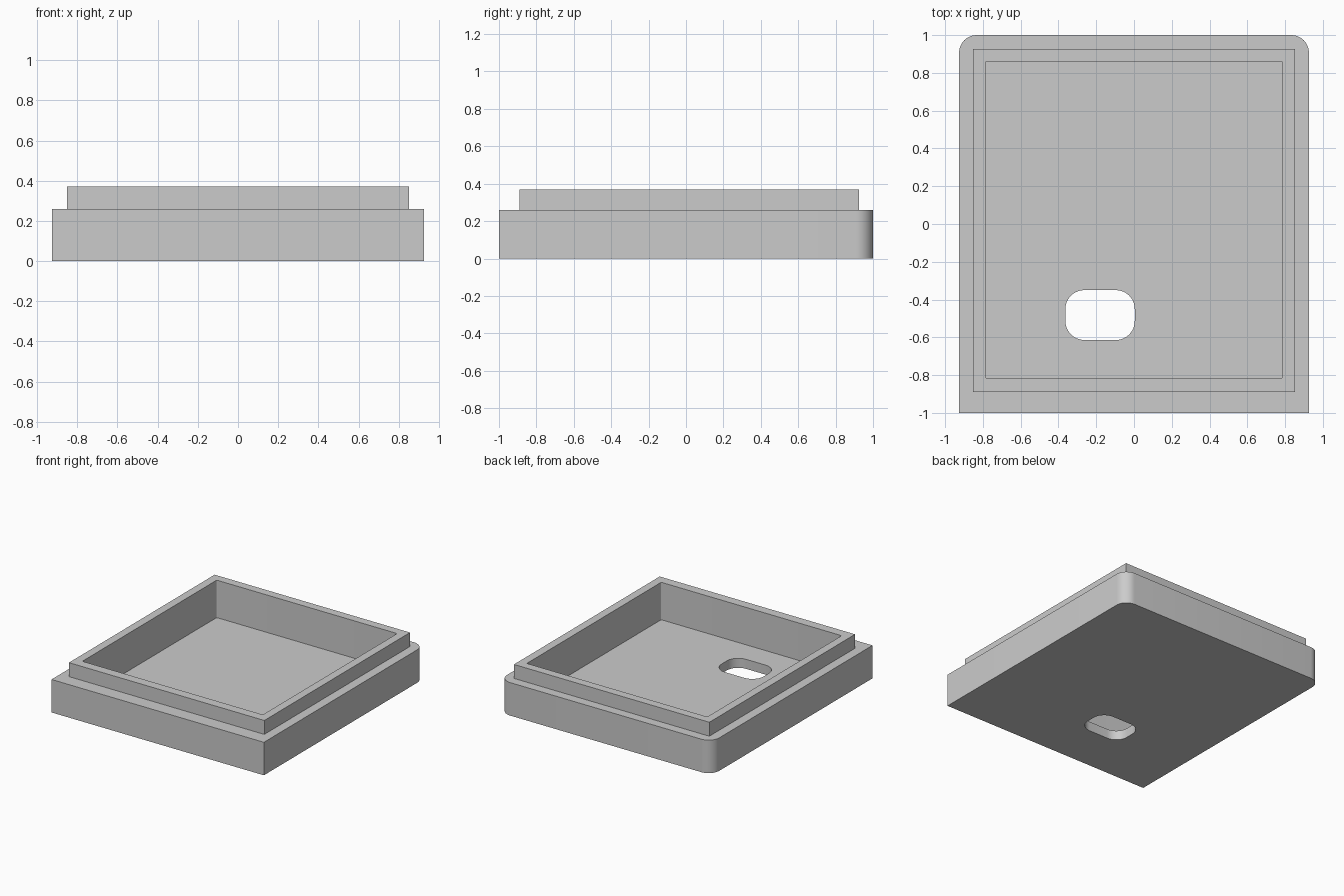
import bpy, bmesh, math

cube = bpy.data.objects.get("Cube")
if cube:
    bpy.data.objects.remove(cube, do_unlink=True)

STEPS = 10  # segments per rounded corner


def outline(x0, x1, y0, y1, front_r, back_r):
    """Rounded rectangle, anticlockwise, with the same point count for any radius."""
    corners = [(x1, y1, -1, -1, back_r), (x0, y1, 1, -1, back_r),
               (x0, y0, 1, 1, front_r), (x1, y0, -1, 1, front_r)]
    points = []
    for i, (x, y, sx, sy, r) in enumerate(corners):
        for s in range(STEPS + 1):
            a = (i + s / STEPS) * math.pi / 2
            points.append((x + sx * r + r * math.cos(a), y + sy * r + r * math.sin(a)))
    return points


# Outlines of the tray
base = outline(-0.926, 0.926, -1, 1, 0, 0.093)
lip = outline(-0.852, 0.852, -0.889, 0.926, 0, 0)
cavity = outline(-0.787, 0.787, -0.815, 0.859, 0.008, 0.008)
hole = outline(-0.363, 0.004, -0.614, -0.35, 0.1, 0.1)

# Heights
FLOOR, LEDGE, RIM = 0.075, 0.26, 0.37

# Closed section: underside, base wall, ledge, lip, cavity, floor, hole wall
section = [(hole, 0), (base, 0), (base, LEDGE), (lip, LEDGE), (lip, RIM),
           (cavity, RIM), (cavity, FLOOR), (hole, FLOOR)]

bm = bmesh.new()
rings = [[bm.verts.new((x, y, z)) for x, y in pts] for pts, z in section]
for k, ring in enumerate(rings):
    above = rings[(k + 1) % len(rings)]
    for i in range(len(ring)):
        j = (i + 1) % len(ring)
        bm.faces.new((ring[i], ring[j], above[j], above[i]))
# Sharp corners collapse to single points
bmesh.ops.remove_doubles(bm, verts=bm.verts, dist=0.0001)
bmesh.ops.recalc_face_normals(bm, faces=bm.faces)

mesh = bpy.data.meshes.new("tray")
bm.to_mesh(mesh)
bm.free()
tray = bpy.data.objects.new("tray", mesh)
bpy.context.collection.objects.link(tray)

# Single grey material
grey = bpy.data.materials.new("light_grey")
grey.use_nodes = True
colour = (0.6, 0.6, 0.6, 1)
grey.diffuse_color = colour
grey.node_tree.nodes["Principled BSDF"].inputs["Base Color"].default_value = colour
mesh.materials.append(grey)

# Smooth the rounded corners, keep the edges crisp
bpy.ops.object.select_all(action="DESELECT")
tray.select_set(True)
bpy.context.view_layer.objects.active = tray
bpy.ops.object.shade_smooth_by_angle(angle=math.radians(30))
